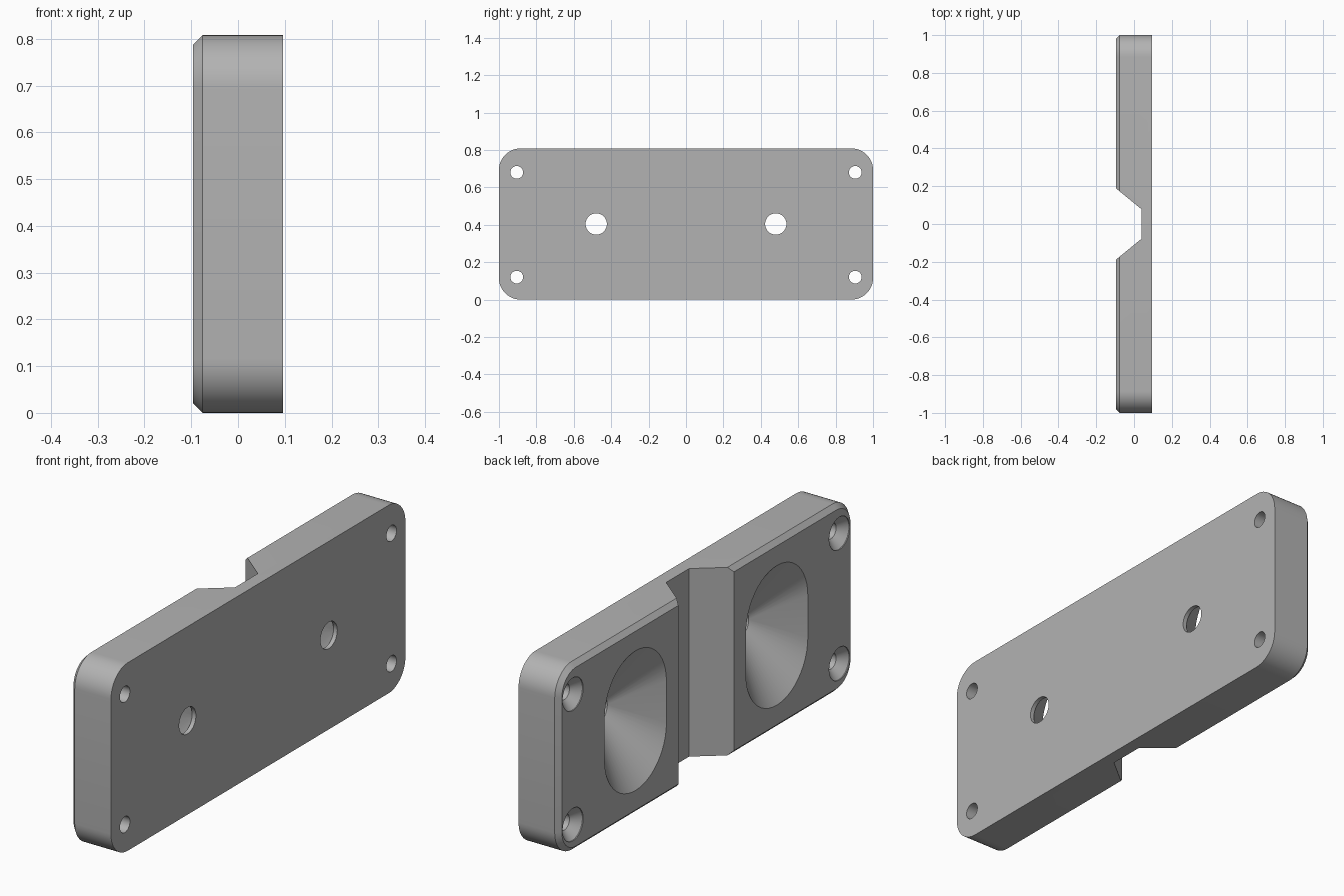
import bpy, bmesh
from math import sin, cos, pi

cube = bpy.data.objects.get("Cube")
if cube:
    bpy.data.objects.remove(cube, do_unlink=True)

BACK, FACE = -0.096, 0.096      # recessed side and flat side along x
HALF_Z = 0.404

grey = bpy.data.materials.new("plain grey")
grey.use_nodes = True
grey.diffuse_color = (0.45, 0.45, 0.45, 1)
grey.node_tree.nodes["Principled BSDF"].inputs["Base Color"].default_value = (0.45, 0.45, 0.45, 1)


def rounded(x, hy, hz, r, y=0, z=HALF_Z, n=12):
    """Rounded rectangle in the plane at x; a circle or stadium when r fills it."""
    ring = []
    for corner, (sy, sz) in enumerate([(1, 1), (-1, 1), (-1, -1), (1, -1)]):
        for i in range(n + 1):
            a = (corner + i / n) * pi / 2
            ring.append((x, y + sy * (hy - r) + r * cos(a), z + sz * (hz - r) + r * sin(a)))
    return ring


def loft(name, rings):
    """Closed solid through rings with equal point counts."""
    bm = bmesh.new()
    loops = [[bm.verts.new(p) for p in ring] for ring in rings]
    for a, b in zip(loops, loops[1:]):
        for i in range(len(a)):
            j = (i + 1) % len(a)
            bm.faces.new((a[i], a[j], b[j], b[i]))
    bm.faces.new(loops[0][::-1])
    bm.faces.new(loops[-1])
    bmesh.ops.remove_doubles(bm, verts=bm.verts, dist=1e-5)
    bmesh.ops.recalc_face_normals(bm, faces=bm.faces)
    mesh = bpy.data.meshes.new(name)
    bm.to_mesh(mesh)
    bm.free()
    mesh.materials.append(grey)
    obj = bpy.data.objects.new(name, mesh)
    bpy.context.collection.objects.link(obj)
    return obj


def round_cutter(name, y, z, steps):
    return loft(name, [rounded(x, r, r, r, y, z) for x, r in steps])


# Rounded plate with a chamfer round the recessed side
CH = 0.02
plate = loft("mounting_plate", [
    rounded(BACK, 1 - CH, HALF_Z - CH, 0.115 - CH),
    rounded(BACK + CH, 1, HALF_Z, 0.115),
    rounded(FACE, 1, HALF_Z, 0.115)])

# Tapered groove across the middle
groove = [(-0.2, 0.274), (0.04, 0.078), (0.04, -0.078), (-0.2, -0.274)]
cutters = [loft("groove_cutter", [[(x, y, z) for x, y in groove] for z in (-0.1, 0.95)])]

for side in (-1, 1):
    # Stadium pocket narrowing to a round through hole
    y = side * 0.48
    cutters.append(loft("pocket_cutter", [
        rounded(-0.13, 0.21, 0.30, 0.21, y),
        rounded(BACK, 0.21, 0.30, 0.21, y),
        rounded(0.078, 0.057, 0.057, 0.057, y),
        rounded(0.13, 0.057, 0.057, 0.057, y)]))
    # Countersunk corner screw holes
    for z in (0.12, 0.68):
        cutters.append(round_cutter("screw_cutter", side * 0.905, z, [
            (-0.13, 0.07), (BACK + 0.004, 0.07), (-0.056, 0.034), (0.13, 0.034)]))

bpy.ops.object.select_all(action="DESELECT")
bpy.context.view_layer.objects.active = plate
plate.select_set(True)
for cutter in cutters:
    cutter.hide_render = True
    mod = plate.modifiers.new("cut", "BOOLEAN")
    mod.operation, mod.solver, mod.object = "DIFFERENCE", "EXACT", cutter
    bpy.ops.object.modifier_apply(modifier=mod.name)
    bpy.data.objects.remove(cutter, do_unlink=True)

bpy.ops.object.shade_smooth_by_angle(angle=pi / 6)
